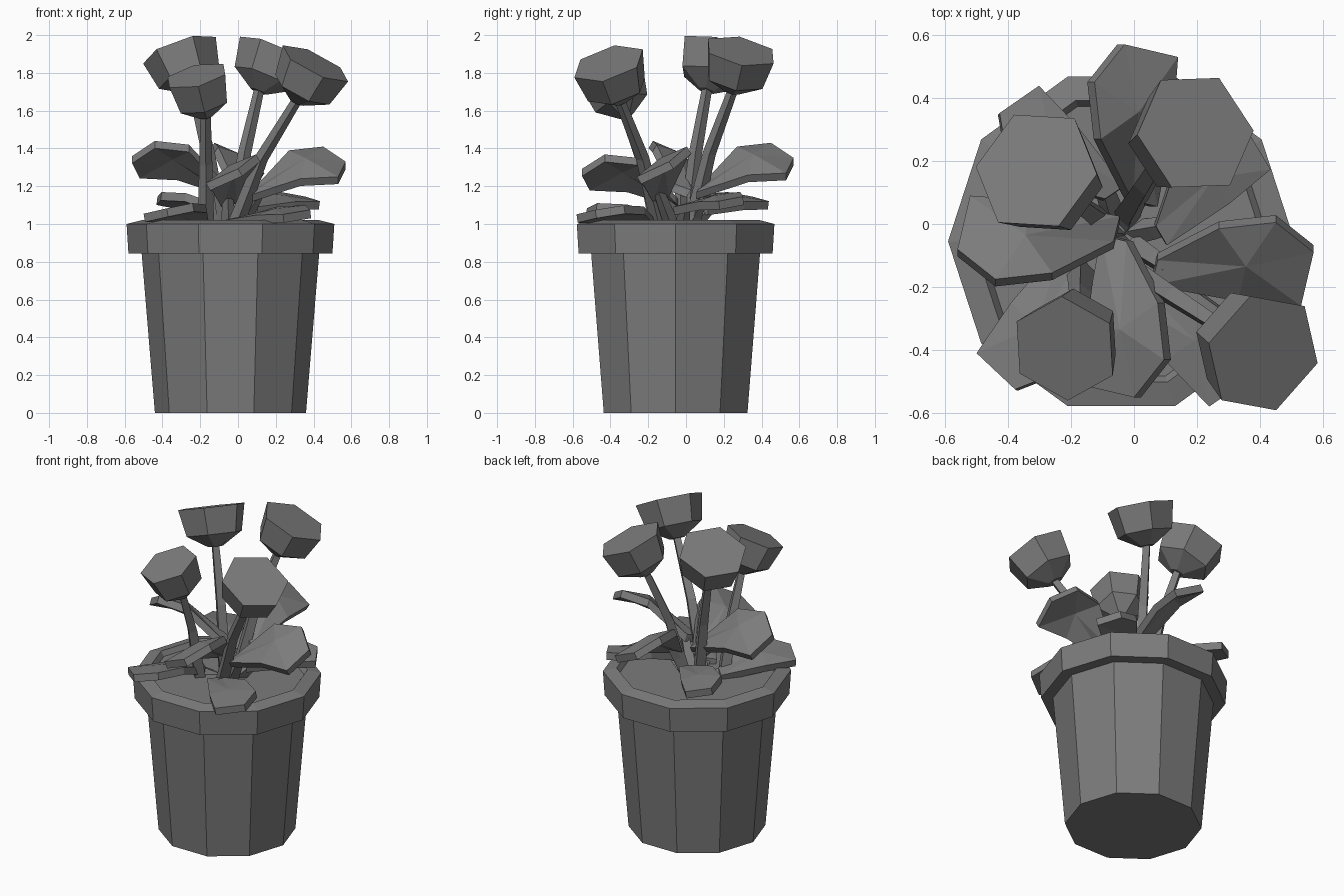
import bpy, bmesh, math
from mathutils import Vector, Matrix

if "Cube" in bpy.data.objects:
    bpy.data.objects.remove(bpy.data.objects["Cube"], do_unlink=True)

grey = bpy.data.materials.new("plain_grey")
grey.use_nodes = True
grey.diffuse_color = (0.2, 0.2, 0.2, 1)
grey.node_tree.nodes["Principled BSDF"].inputs["Base Color"].default_value = grey.diffuse_color


def finish(name, bm):
    bmesh.ops.recalc_face_normals(bm, faces=bm.faces)
    mesh = bpy.data.meshes.new(name)
    bm.to_mesh(mesh)
    bm.free()
    mesh.materials.append(grey)
    bpy.context.collection.objects.link(bpy.data.objects.new(name, mesh))


def bridge(bm, a, b):
    """Join two equal loops of vertices with quads."""
    for i in range(len(a)):
        j = (i + 1) % len(a)
        bm.faces.new((a[i], a[j], b[j], b[i]))


def loft(name, rings):
    """Skin equal-length rings of points and cap both ends."""
    bm = bmesh.new()
    loops = [[bm.verts.new(p) for p in points] for points in rings]
    for a, b in zip(loops, loops[1:]):
        bridge(bm, a, b)
    bm.faces.new(loops[0])
    bm.faces.new(loops[-1])
    finish(name, bm)


def ring(centre, normal, radius, sides, spin=0.0):
    """Regular polygon facing along a direction."""
    tilt = Vector((0, 0, 1)).rotation_difference(Vector(normal)).to_matrix()
    angles = [spin + math.tau * i / sides for i in range(sides)]
    return [Vector(centre) + tilt @ Vector((radius * math.cos(a), radius * math.sin(a), 0))
            for a in angles]


def tube(name, path, radii):
    rings = []
    for i, p in enumerate(path):
        way = path[min(i + 1, len(path) - 1)] - path[max(i - 1, 0)]
        rings.append(ring(p, way, radii[i], 4))
    loft(name, rings)


# Ten-sided pot with a collar, lip and soil
centre = Vector((-0.04, -0.055, 0))
profile = [(0.40, 0), (0.47, 0.845), (0.54, 0.845), (0.55, 1.0), (0.47, 1.02), (0.45, 0.99)]
loft("pot", [ring(centre + Vector((0, 0, z)), (0, 0, 1), r, 10) for r, z in profile])

# Flowers: face centre, facing direction, radius, spin in degrees, stem foot
flowers = {
    "back_right": ((-0.31, 0.17, 1.92), (-0.35, 0.29, 1), 0.205, 54, (-0.09, 0.0)),
    "back_left": ((0.195, 0.29, 1.915), (0.41, 0.20, 1), 0.20, 64, (-0.03, 0.02)),
    "front_right": ((-0.22, -0.395, 1.785), (-0.24, -0.36, 1), 0.175, 31, (-0.17, -0.14)),
    "front_left": ((0.41, -0.41, 1.85), (0.50, -0.30, 1), 0.20, 47, (-0.03, -0.13)),
}
for side, (face, facing, radius, spin, foot) in flowers.items():
    face, facing = Vector(face), Vector(facing).normalized()
    cup = [(0.0, 1.0), (0.16, 0.83), (0.235, 0.22)]
    loft(side + "_flower", [ring(face - facing * d, facing, radius * k, 6, math.radians(spin))
                            for d, k in cup])
    top = face - facing * 0.22
    low = Vector((*foot, 0.95))
    mid = low.lerp(top, 0.45) + Vector((0, 0, 0.08))
    tube(side + "_stem", [low, mid, top], [0.045, 0.035, 0.027])

# One leaf pattern pointing along +x, raised on its left edge
outline = [(0.10, -0.15, 1.15), (0.375, -0.2, 1.24), (0.575, -0.215, 1.25),
           (0.615, -0.045, 1.33), (0.495, 0.05, 1.41), (0.315, 0.03, 1.39),
           (0.12, -0.07, 1.18)]
heart = (0.40, -0.09, 1.35)
hub = Vector((-0.045, -0.035, 0))


def leaf(name, turn, shift, size, base_z, lift):
    spin = Matrix.Rotation(math.radians(turn), 3, 'Z')
    # Blade thickness runs square to its sideways tilt
    depth = Vector((0, 0.6 * lift, -1)).normalized() * 0.045

    def place(p, drop=0):
        local = Vector((p[0] * size, p[1] * size, base_z + (p[2] - 1.18) * lift))
        return hub + Vector((*shift, 0)) + spin @ (local + depth * drop)

    bm = bmesh.new()
    rims = []
    for drop in (0, 1):
        rim = [bm.verts.new(place(p, drop)) for p in outline]
        peak = bm.verts.new(place(heart, drop))
        for a, b in zip(rim, rim[1:] + rim[:1]):
            bm.faces.new((a, b, peak))
        rims.append(rim)
    bridge(bm, *rims)
    finish(name, bm)
    # Stalk from the soil into the blade
    joint = place((0.16, -0.11, 1.19), 0.5)
    foot = hub + (joint - hub) * 0.25
    foot.z = 0.96
    tube(name + "_stalk", [foot, foot.lerp(joint, 0.6), joint], [0.04, 0.035, 0.028])


# Tall leaves on the axes
leaf("left_tall_leaf", 0, (0, -0.01), 1, 1.18, 1)
leaf("back_tall_leaf", 90, (-0.03, -0.01), 1, 1.20, 1)
leaf("right_tall_leaf", 180, (0.1, -0.09), 1, 1.21, 1)
leaf("front_tall_leaf", 270, (0.09, 0.1), 1, 1.15, 0.95)

# Low, flatter leaves on the diagonals
leaf("back_left_low_leaf", 44, (0, 0), 0.85, 1.10, 0.3)
leaf("back_right_low_leaf", 138, (-0.01, 0), 0.87, 1.10, 0.3)
leaf("front_right_low_leaf", 240, (0, 0), 0.96, 1.03, 0.35)
leaf("front_left_low_leaf", 318, (0, 0), 1, 1.03, 0.3)
